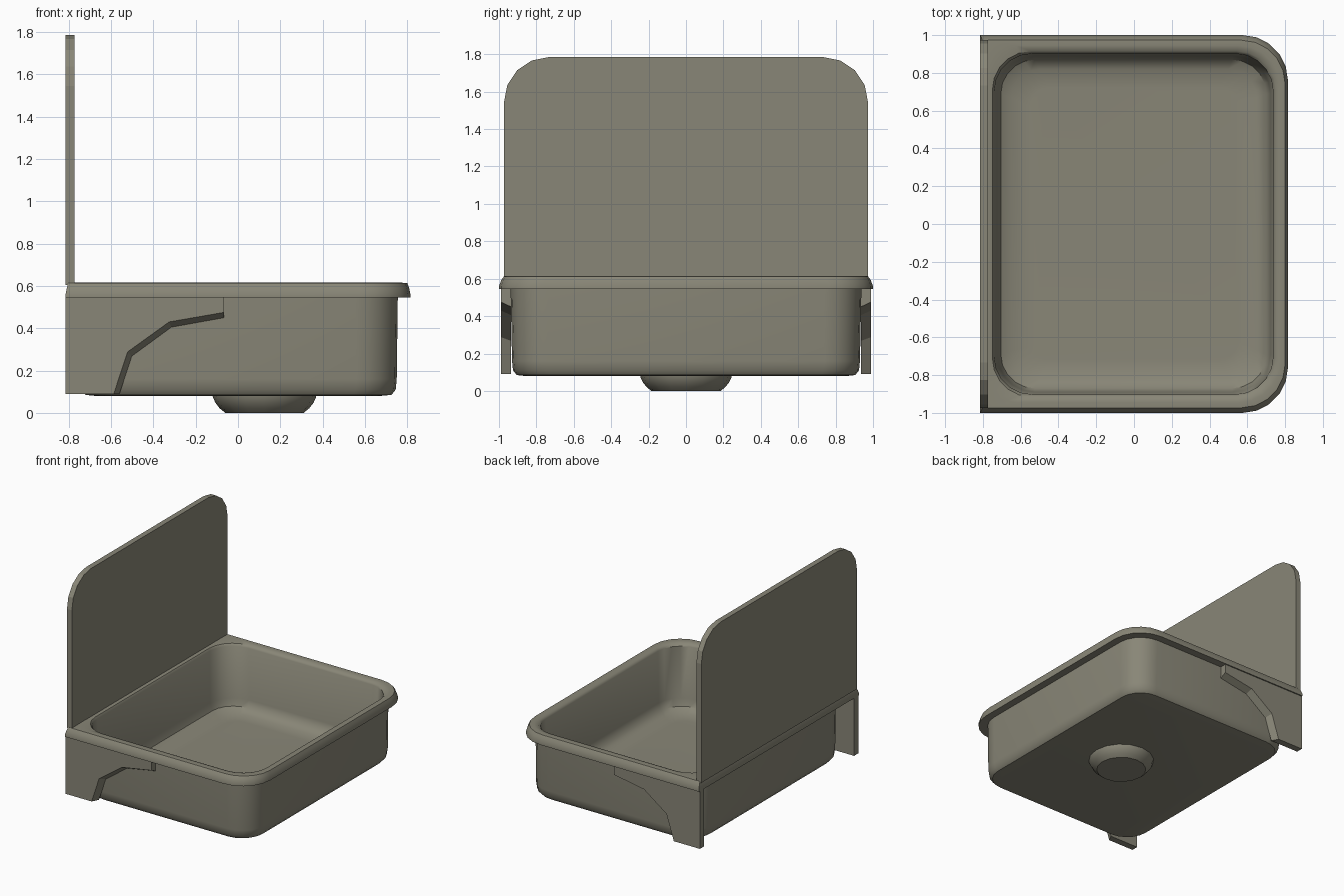
import bpy, bmesh, math

if "Cube" in bpy.data.objects:
    bpy.data.objects.remove(bpy.data.objects["Cube"])

mat = bpy.data.materials.new("warm_grey")
mat.diffuse_color = (0.25, 0.24, 0.185, 1)
mat.use_nodes = True
mat.node_tree.nodes["Principled BSDF"].inputs["Base Color"].default_value = mat.diffuse_color


def finish(name, bm, angle=None):
    bmesh.ops.remove_doubles(bm, verts=bm.verts, dist=0.0005)
    bmesh.ops.recalc_face_normals(bm, faces=bm.faces)
    me = bpy.data.meshes.new(name)
    bm.to_mesh(me)
    bm.free()
    me.materials.append(mat)
    ob = bpy.data.objects.new(name, me)
    bpy.context.collection.objects.link(ob)
    if angle:
        bpy.ops.object.select_all(action='DESELECT')
        ob.select_set(True)
        bpy.context.view_layer.objects.active = ob
        bpy.ops.object.shade_smooth_by_angle(angle=math.radians(angle))
    return ob


def round_rect(x0, x1, hy, r_front, r_back, n=5):
    """Rounded rectangle, with separate radii for the +x and -x corners."""
    pts = []
    for sx, sy, a0, r in ((1, 1, 0, r_front), (-1, 1, 90, r_back),
                          (-1, -1, 180, r_back), (1, -1, 270, r_front)):
        cx = (x1 - r) if sx > 0 else (x0 + r)
        cy = sy * (hy - r)
        for i in range(n + 1):
            a = math.radians(a0 + 90 * i / n)
            pts.append((cx + r * math.cos(a), cy + r * math.sin(a)))
    return pts


def loft(bm, loops):
    rings = [[bm.verts.new((x, y, z)) for x, y in pts] for pts, z in loops]
    for a, b in zip(rings, rings[1:]):
        for i in range(len(a)):
            j = (i + 1) % len(a)
            bm.faces.new((a[i], a[j], b[j], b[i]))
    bm.faces.new(rings[0][::-1])
    bm.faces.new(rings[-1])


# Basin with rolled rim: sections from outer floor, over the rim, to inner floor
# (x0, x1, half y, front corner radius, back corner radius, z)
sections = [
    (-0.67, 0.67, 0.86, 0.15, 0.15, 0.08),
    (-0.72, 0.725, 0.905, 0.18, 0.18, 0.085),
    (-0.74, 0.745, 0.925, 0.19, 0.19, 0.11),
    (-0.745, 0.75, 0.93, 0.19, 0.19, 0.16),
    (-0.75, 0.755, 0.938, 0.20, 0.20, 0.545),
    (-0.815, 0.815, 1.0, 0.24, 0.0, 0.545),
    (-0.815, 0.815, 1.0, 0.24, 0.0, 0.56),
    (-0.808, 0.808, 0.988, 0.235, 0.0, 0.592),
    (-0.803, 0.800, 0.973, 0.23, 0.0, 0.613),
    (-0.775, 0.775, 0.945, 0.22, 0.15, 0.615),
    (-0.75, 0.75, 0.915, 0.205, 0.205, 0.608),
    (-0.74, 0.737, 0.902, 0.20, 0.20, 0.592),
    (-0.725, 0.722, 0.89, 0.20, 0.20, 0.19),
    (-0.705, 0.70, 0.87, 0.18, 0.18, 0.135),
    (-0.65, 0.65, 0.82, 0.15, 0.15, 0.105),
    (-0.55, 0.55, 0.72, 0.10, 0.10, 0.10),
]
bm = bmesh.new()
loft(bm, [(round_rect(*s[:5]), s[5]) for s in sections])
finish("basin", bm, 40)

# Drain boss under the basin
bm = bmesh.new()
prof = [(0.246, 0.09), (0.244, 0.075), (0.232, 0.048), (0.212, 0.022), (0.185, 0.0)]
loft(bm, [([(0.125 + r * math.cos(i * math.tau / 16), r * math.sin(i * math.tau / 16))
            for i in range(16)], z) for r, z in prof])
finish("drain_boss", bm, 35)

# Tall splash panel with rounded top corners
bm = bmesh.new()
half = [(0.973, 0.605)]
for i in range(5):
    a = math.radians(90 * i / 4)
    half.append((0.733 + 0.24 * math.cos(a), 1.545 + 0.24 * math.sin(a)))
outline = half + [(-y, z) for y, z in half[::-1]]
rings = [[bm.verts.new((x, y, z)) for y, z in outline] for x in (-0.815, -0.772)]
bm.faces.new(rings[0][::-1])
bm.faces.new(rings[1])
for i in range(len(outline)):
    j = (i + 1) % len(outline)
    bm.faces.new((rings[0][i], rings[0][j], rings[1][j], rings[1][i]))
finish("splash_panel", bm)

# Side brackets: curved lower edge slants out toward the basin
outer = [(-0.815, 0.55), (-0.815, 0.09), (-0.587, 0.09), (-0.522, 0.288),
         (-0.325, 0.43), (-0.065, 0.475), (-0.065, 0.55)]
inner = [(-0.815, 0.55), (-0.815, 0.09), (-0.56, 0.09), (-0.502, 0.268),
         (-0.315, 0.405), (-0.065, 0.45), (-0.065, 0.55)]
for side, name in ((-1, "bracket_front"), (1, "bracket_back")):
    bm = bmesh.new()
    a = [bm.verts.new((x, side * 0.99, z)) for x, z in outer]
    b = [bm.verts.new((x, side * 0.936, z)) for x, z in inner]
    bm.faces.new(a)
    bm.faces.new(b[::-1])
    for i in range(len(a)):
        j = (i + 1) % len(a)
        bm.faces.new((a[i], a[j], b[j], b[i]))
    finish(name, bm)
